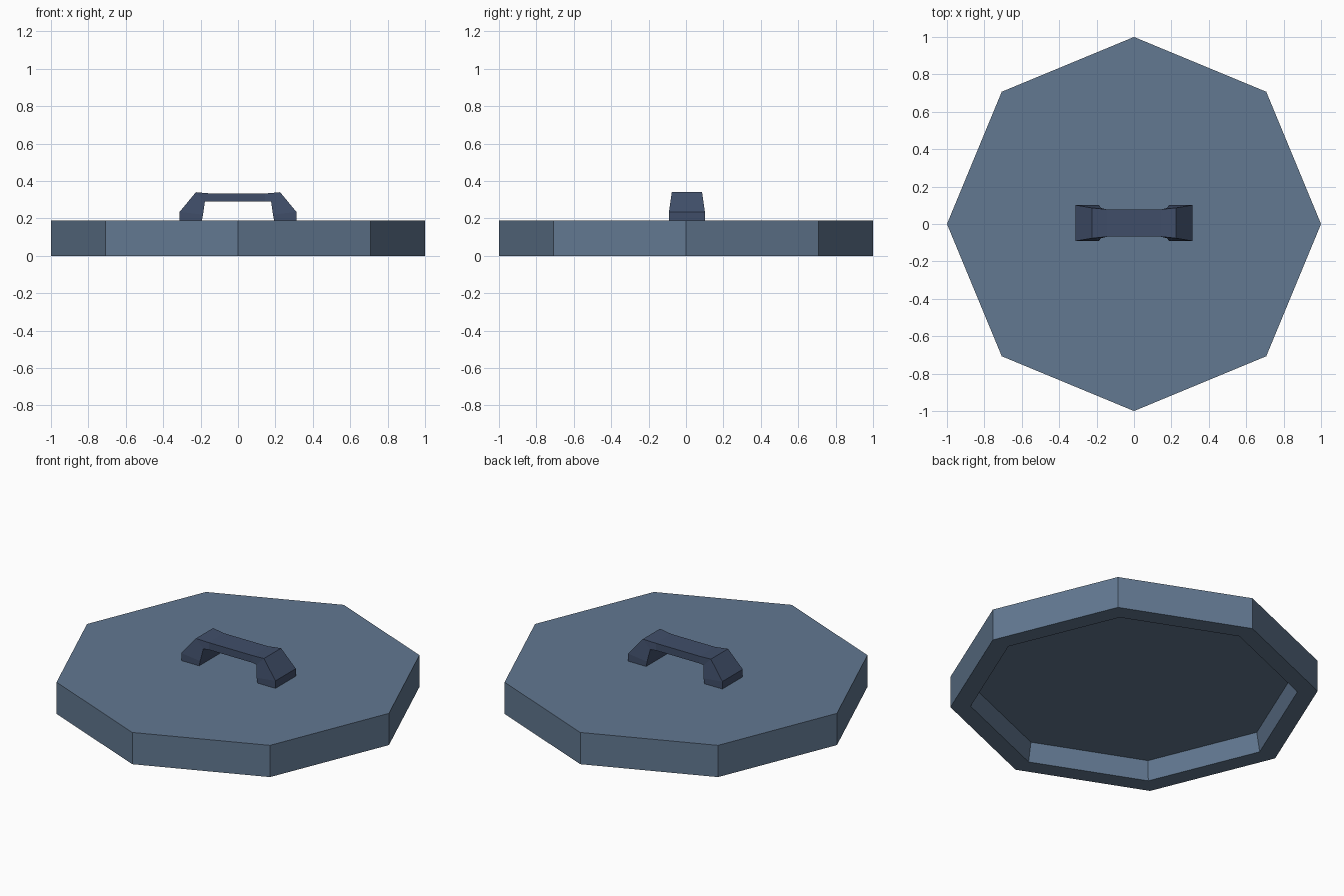
import bpy, bmesh, math

if "Cube" in bpy.data.objects:
    bpy.data.objects.remove(bpy.data.objects["Cube"])


def material(name, rgb):
    m = bpy.data.materials.new(name)
    m.diffuse_color = (*rgb, 1)
    m.use_nodes = True
    m.node_tree.nodes["Principled BSDF"].inputs["Base Color"].default_value = m.diffuse_color
    return m


def loft(name, sections, mat):
    """Skin a list of closed sections and cap both ends."""
    bm = bmesh.new()
    rings = [[bm.verts.new(p) for p in s] for s in sections]
    for a, b in zip(rings, rings[1:]):
        n = len(a)
        for i in range(n):
            j = (i + 1) % n
            bm.faces.new((a[i], a[j], b[j], b[i]))
    bm.faces.new(rings[0])
    bm.faces.new(rings[-1])
    bmesh.ops.recalc_face_normals(bm, faces=bm.faces)
    me = bpy.data.meshes.new(name)
    bm.to_mesh(me)
    bm.free()
    me.materials.append(mat)
    ob = bpy.data.objects.new(name, me)
    bpy.context.collection.objects.link(ob)
    return ob


def octagon(r, z):
    return [(r * math.cos(i * math.pi / 4), r * math.sin(i * math.pi / 4), z)
            for i in range(8)]


cover_mat = material("slate blue", (0.122, 0.188, 0.283))
handle_mat = material("dark navy", (0.051, 0.076, 0.141))

# Octagonal lid: top, outer wall, bottom rim, recessed underside
loft("lid", [octagon(1, 0.19), octagon(1, 0), octagon(0.89, 0),
             octagon(0.87, 0.115)], cover_mat)

# Arched handle: (outer x, outer z, inner x, inner z, half width)
steps = [(0.312, 0.19, 0.193, 0.19, 0.096),
         (0.312, 0.235, 0.187, 0.22, 0.096),
         (0.225, 0.34, 0.177, 0.29, 0.081),
         (0.145, 0.333, 0.145, 0.29, 0.073)]


def handle_section(step, side):
    ox, oz, ix, iz, w = step
    c = 0.005
    return [(side * ox, c - w, oz), (side * ox, c + w, oz),
            (side * ix, c + w, iz), (side * ix, c - w, iz)]


loft("handle", [handle_section(s, -1) for s in steps] +
     [handle_section(s, 1) for s in reversed(steps)], handle_mat)
